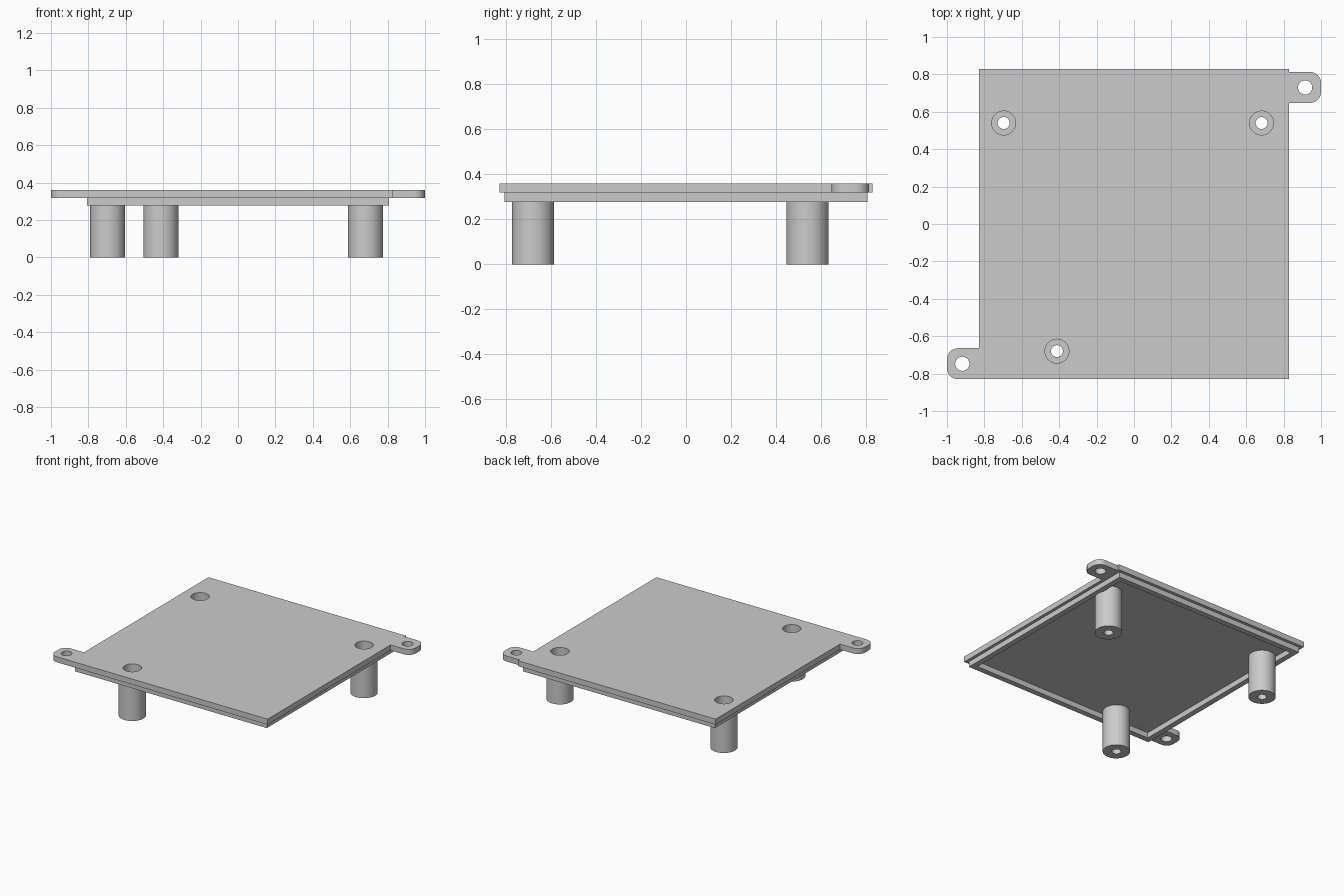
import bpy
import bmesh
from math import cos, sin, pi, radians, sqrt

cube = bpy.data.objects.get("Cube")
if cube:
    bpy.data.objects.remove(cube, do_unlink=True)

# Levels and sizes
TOP, UNDER, RIM = 0.36, 0.318, 0.277
HALF, RIM_OUT, RIM_IN = 0.83, 0.807, 0.765
POST_R, BORE_R, SCREW_R, FLOOR = 0.094, 0.064, 0.032, 0.08
TAB_W, TAB_CORNER, TAB_HOLE = 0.166, 0.06, 0.038
POSTS = {"back_right": (-0.697, 0.54), "back_left": (0.682, 0.54),
         "front_right": (-0.412, -0.68)}

grey = bpy.data.materials.new("plain_grey")
grey.use_nodes = True
colour = (0.6, 0.6, 0.6, 1)
grey.diffuse_color = colour
grey.node_tree.nodes["Principled BSDF"].inputs["Base Color"].default_value = colour


def finish(bm, name, location=(0, 0, 0)):
    bmesh.ops.recalc_face_normals(bm, faces=bm.faces)
    mesh = bpy.data.meshes.new(name)
    bm.to_mesh(mesh)
    bm.free()
    mesh.materials.append(grey)
    obj = bpy.data.objects.new(name, mesh)
    obj.location = location
    bpy.context.collection.objects.link(obj)
    return obj


def lathe(name, profile, sides, location=(0, 0, 0), turn=0.0):
    """Revolve a closed (radius, z) profile into a ring-shaped solid."""
    bm = bmesh.new()
    rings = []
    for i in range(sides):
        a = turn + 2 * pi * i / sides
        rings.append([bm.verts.new((r * cos(a), r * sin(a), z)) for r, z in profile])
    n = len(profile)
    for i in range(sides):
        a, b = rings[i], rings[(i + 1) % sides]
        for j in range(n):
            k = (j + 1) % n
            bm.faces.new((a[j], b[j], b[k], a[k]))
    return finish(bm, name, location)


def slab(name, outline, z0, z1):
    """Extrude a flat outline from z0 to z1."""
    bm = bmesh.new()
    face = bm.faces.new([bm.verts.new((x, y, z0)) for x, y in outline])
    result = bmesh.ops.extrude_face_region(bm, geom=[face])
    verts = [v for v in result["geom"] if isinstance(v, bmesh.types.BMVert)]
    bmesh.ops.translate(bm, verts=verts, vec=(0, 0, z1 - z0))
    return finish(bm, name)


def circle(x, y, r, sides=48):
    return [(x + r * cos(2 * pi * i / sides), y + r * sin(2 * pi * i / sides))
            for i in range(sides)]


def drill(obj, x, y, r):
    """Cut a round vertical hole through a slab."""
    cutter = slab("hole_cutter", circle(x, y, r), UNDER - 0.02, TOP + 0.02)
    cutter.hide_render = True
    mod = obj.modifiers.new("hole", "BOOLEAN")
    mod.operation, mod.solver, mod.object = "DIFFERENCE", "EXACT", cutter
    bpy.context.view_layer.objects.active = obj
    bpy.ops.object.modifier_apply(modifier=mod.name)
    bpy.data.objects.remove(cutter, do_unlink=True)


def tab(name, side, y, hole_x):
    """Mounting ear with two rounded outer corners and a screw hole."""
    h, c = TAB_W / 2, TAB_CORNER
    pts = [(HALF, -h)]
    for cy, start in ((c - h, -pi / 2), (h - c, 0)):
        for i in range(9):
            a = start + pi / 2 * i / 8
            pts.append((1 - c + c * cos(a), cy + c * sin(a)))
    pts.append((HALF, h))
    obj = slab(name, [(side * px, y + py) for px, py in pts], UNDER, TOP)
    drill(obj, hole_x, y, TAB_HOLE)
    return obj


# Cover plate with an opening over each post
plate = slab("cover_plate", [(-HALF, -HALF), (HALF, -HALF), (HALF, HALF), (-HALF, HALF)],
             UNDER, TOP)
for x, y in POSTS.values():
    drill(plate, x, y, BORE_R)
parts = [plate]

# Locating rim under the plate, a four-sided ring
a, b = RIM_OUT * sqrt(2), RIM_IN * sqrt(2)
parts.append(lathe("locating_rim", [(a, RIM), (a, UNDER), (b, UNDER), (b, RIM)],
                   4, turn=pi / 4))

# Mounting ears at opposite corners
parts.append(tab("left_mounting_ear", 1, 0.73, 0.915))
parts.append(tab("right_mounting_ear", -1, -0.747, -0.918))

# Counterbored screw posts
post_profile = [(SCREW_R, 0), (POST_R, 0), (POST_R, UNDER), (BORE_R, UNDER),
                (BORE_R, FLOOR), (SCREW_R, FLOOR)]
for name, (x, y) in POSTS.items():
    parts.append(lathe(name + "_post", post_profile, 48, (x, y, 0)))

# Smooth the round walls and keep the edges crisp
bpy.ops.object.select_all(action="DESELECT")
for obj in parts:
    obj.select_set(True)
bpy.context.view_layer.objects.active = plate
bpy.ops.object.shade_smooth_by_angle(angle=radians(30))
